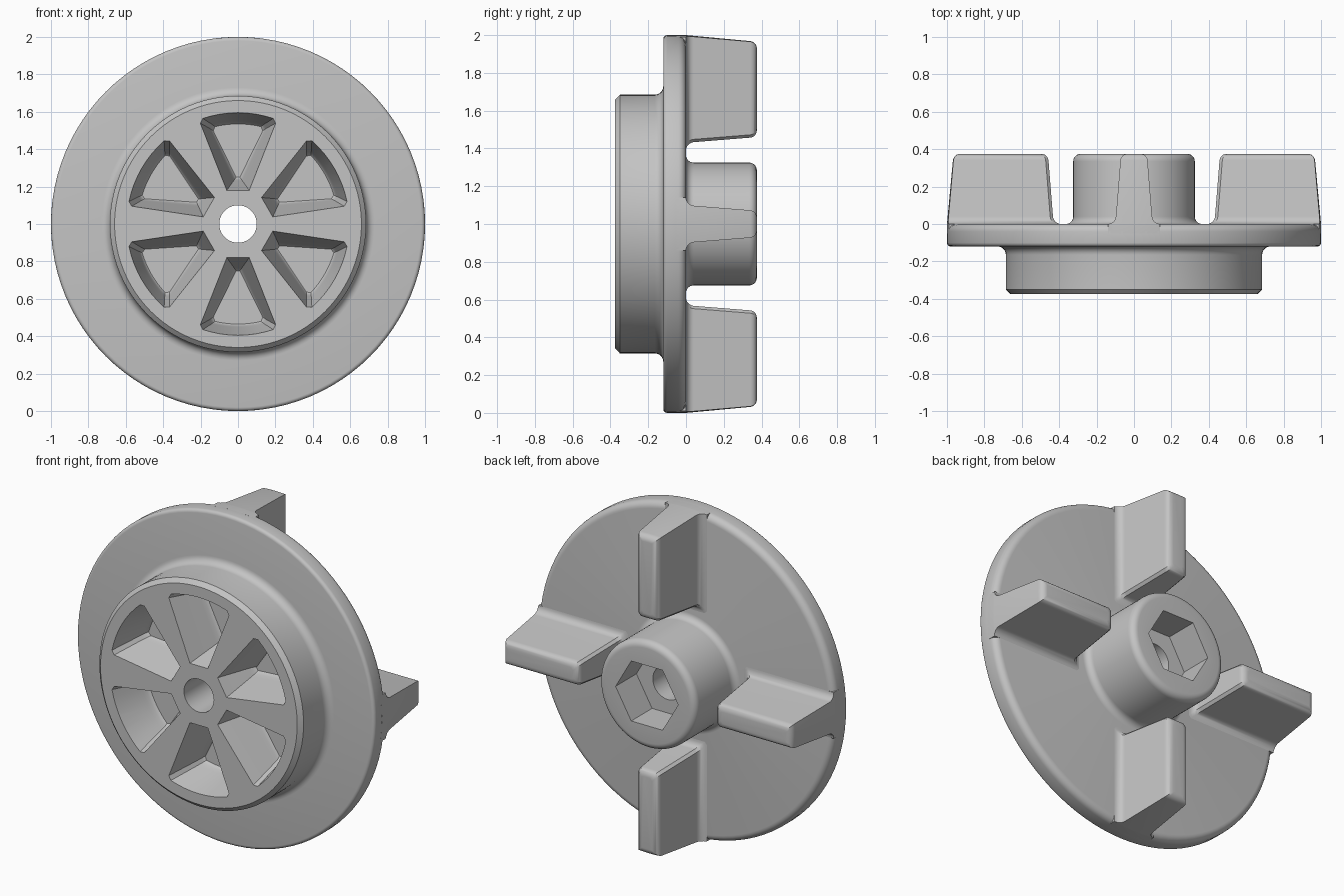
import bpy, bmesh
from math import sin, cos, pi, radians, sqrt

cube = bpy.data.objects.get("Cube")
if cube:
    bpy.data.objects.remove(cube, do_unlink=True)

grey = bpy.data.materials.new("plain grey")
grey.use_nodes = True
grey.diffuse_color = (0.55, 0.55, 0.55, 1)
grey.node_tree.nodes["Principled BSDF"].inputs["Base Color"].default_value = grey.diffuse_color


def place(u, y, v, turn):
    """Turn a point about the wheel axis, which runs along y at z = 1."""
    return (u * cos(turn) - v * sin(turn), y, 1 + u * sin(turn) + v * cos(turn))


def loft(name, rings, closed=False):
    """Skin a list of point rings; cap the ends unless the rings close up."""
    bm = bmesh.new()
    loops = [[bm.verts.new(p) for p in ring] for ring in rings]
    n = len(loops[0])
    pairs = list(zip(loops, loops[1:]))
    if closed:
        pairs.append((loops[-1], loops[0]))
    else:
        bm.faces.new(loops[0])
        bm.faces.new(loops[-1])
    for a, b in pairs:
        for i in range(n):
            j = (i + 1) % n
            bm.faces.new((a[i], a[j], b[j], b[i]))
    bmesh.ops.recalc_face_normals(bm, faces=bm.faces)
    mesh = bpy.data.meshes.new(name)
    bm.to_mesh(mesh)
    bm.free()
    mesh.materials.append(grey)
    obj = bpy.data.objects.new(name, mesh)
    bpy.context.collection.objects.link(obj)
    return obj


def arc(r, y, radius, start, end, steps=6):
    angles = [radians(start + (end - start) * i / steps) for i in range(steps + 1)]
    return [(r + radius * cos(a), y + radius * sin(a)) for a in angles]


def activate(obj):
    bpy.ops.object.select_all(action='DESELECT')
    obj.select_set(True)
    bpy.context.view_layer.objects.active = obj


def cut(target, cutter):
    activate(target)
    mod = target.modifiers.new("cut", 'BOOLEAN')
    mod.operation = 'DIFFERENCE'
    mod.solver = 'EXACT'
    mod.object = cutter
    bpy.ops.object.modifier_apply(modifier=mod.name)
    bpy.data.objects.remove(cutter, do_unlink=True)


# Turned body: front hub, flange, rear boss and through bore
profile = [(0.1, -0.375), (0.66, -0.375), (0.685, -0.35)]
profile += arc(0.73, -0.165, 0.045, 180, 90)
profile += arc(0.98, -0.10, 0.02, -90, 0, 4)
profile += arc(0.96, -0.04, 0.04, 0, 90)
profile += arc(0.365, 0.04, 0.04, 270, 180)
profile += arc(0.285, 0.335, 0.04, 0, 90)
profile += [(0.1, 0.375)]
SIDES = 96
body = loft("flanged_body", [[place(r, y, 0, 2 * pi * s / SIDES) for r, y in profile]
                             for s in range(SIDES)], closed=True)

# Hexagonal socket in the rear boss
cut(body, loft("socket_cutter", [[place(0.21, y, 0, k * pi / 3) for k in range(6)]
                                 for y in (0.175, 0.42)]))


# Six drafted pockets in the front hub
def pocket_ring(y, t, turn):
    """Pocket outline; t runs from the opening (0) to the floor (1)."""
    inner_u, inner_v = 0.18 + 0.07 * t, 0.06 - 0.05 * t
    outer_r, spread = 0.595 - 0.06 * t, radians(20 - 5.5 * t)
    points = [(inner_u, inner_v), (inner_u, -inner_v)]
    points.append((outer_r * cos(spread) - 0.02, -outer_r * sin(spread) + 0.002))
    for i in range(9):
        a = spread * 0.92 * (i / 4 - 1)
        points.append((outer_r * cos(a), outer_r * sin(a)))
    points.append((outer_r * cos(spread) - 0.02, outer_r * sin(spread) - 0.002))
    return [place(u, y, v, turn) for u, v in points]


DEPTHS = [(-0.40, -0.07), (-0.375, 0), (-0.17, 0.72), (-0.145, 0.82), (-0.13, 0.92), (-0.125, 1)]
for k in range(6):
    turn = pi / 2 + k * pi / 3
    cut(body, loft("pocket_cutter", [pocket_ring(y, t, turn) for y, t in DEPTHS]))


# Four drafted vanes on the back, flared at the root and rounded at the crest
def vane_ring(y, grow, turn):
    draft = max(y, 0) / 0.375
    inner = 0.43 + 0.03 * draft - grow
    outer = 1 - 0.035 * draft + min(grow, 0)
    half = 0.1 - 0.03 * draft + grow
    c = 0.015
    points = [(inner, c - half), (inner + c, -half)]
    points += [(outer, half * (i / 4 - 1)) for i in range(9)]
    points += [(inner + c, half), (inner, half - c)]
    # the outer end follows the round rim
    return [place(min(u, sqrt(outer * outer - v * v)), y, v, turn) for u, v in points]


levels = [(-0.05, 0.04)]
levels += [(0.04 - 0.04 * cos(a), 0.04 - 0.04 * sin(a)) for a in (i * pi / 12 for i in range(7))]
levels += [(0.34 + 0.035 * sin(a), -0.035 * (1 - cos(a))) for a in (i * pi / 12 for i in range(7))]
parts = [body]
for k, side in enumerate(("left", "upper", "right", "lower")):
    parts.append(loft(side + "_vane", [vane_ring(y, g, k * pi / 2) for y, g in levels]))

for part in parts:
    activate(part)
    bpy.ops.object.shade_smooth_by_angle(angle=radians(32))
